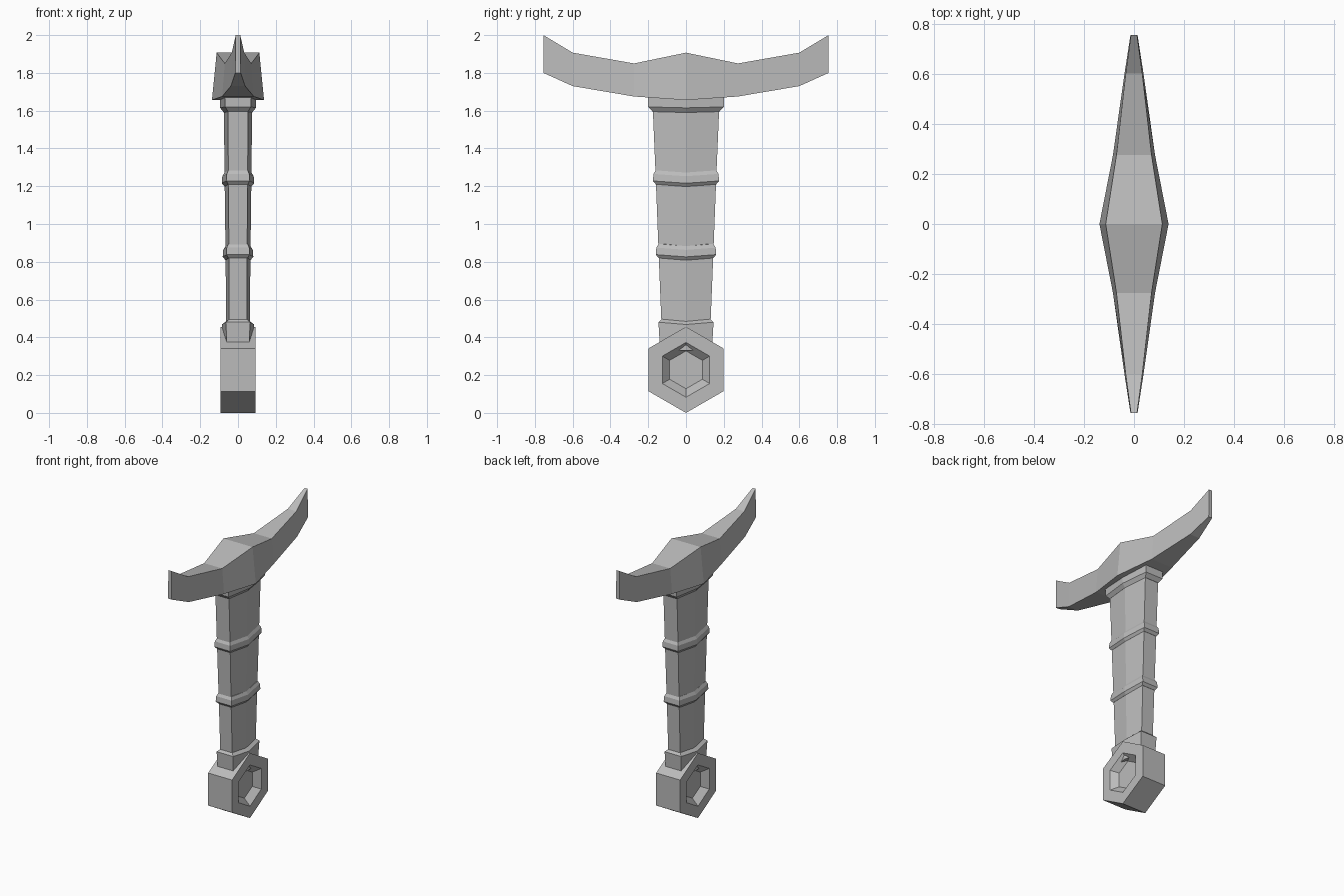
import bpy, bmesh, math

cube = bpy.data.objects.get("Cube")
if cube:
    bpy.data.objects.remove(cube)

GREY = (0.5, 0.5, 0.5, 1)
steel = bpy.data.materials.new("plain grey")
steel.use_nodes = True
steel.diffuse_color = GREY
steel.node_tree.nodes["Principled BSDF"].inputs["Base Color"].default_value = GREY


def loft(name, sections):
    """Skin a list of equal-sized point loops and cap both ends."""
    bm = bmesh.new()
    loops = [[bm.verts.new(p) for p in s] for s in sections]
    for a, b in zip(loops, loops[1:]):
        for i in range(len(a)):
            j = (i + 1) % len(a)
            bm.faces.new((a[i], a[j], b[j], b[i]))
    bm.faces.new(loops[0])
    bm.faces.new(loops[-1])
    bmesh.ops.recalc_face_normals(bm, faces=bm.faces)
    mesh = bpy.data.meshes.new(name)
    bm.to_mesh(mesh)
    bm.free()
    mesh.materials.append(steel)
    obj = bpy.data.objects.new(name, mesh)
    bpy.context.collection.objects.link(obj)
    return obj


def grip_section(z, length, width, end, droop=0.0):
    """Long hexagon: widest at the middle, flat at both ends."""
    return [(width, 0, z - droop), (end, length, z), (-end, length, z),
            (-width, 0, z - droop), (-end, -length, z), (end, -length, z)]


# Tapering grip
loft("grip", [grip_section(0.40, 0.127, 0.062, 0.046),
              grip_section(0.85, 0.145, 0.066, 0.048),
              grip_section(1.24, 0.160, 0.071, 0.051),
              grip_section(1.64, 0.177, 0.075, 0.053)])

# Bevelled rings around the grip
for name, z, length, width in (("lower_ring", 0.86, 0.145, 0.066),
                               ("upper_ring", 1.25, 0.160, 0.071)):
    profile = ((-0.04, 0.0), (-0.022, 0.015), (0.015, 0.012), (0.035, 0.0))
    loft(name, [grip_section(z + dz, length + out, width + out,
                             0.051 + out * 0.7, 0.012) for dz, out in profile])

# Collar under the guard
loft("top_collar", [grip_section(1.595, 0.177, 0.075, 0.053, 0.005),
                    grip_section(1.62, 0.200, 0.095, 0.068, 0.005),
                    grip_section(1.70, 0.203, 0.098, 0.07)])

# Neck joining the grip to the pommel
loft("bottom_collar", [grip_section(0.33, 0.137, 0.080, 0.058),
                       grip_section(0.48, 0.146, 0.086, 0.064, 0.012),
                       grip_section(0.497, 0.129, 0.062, 0.046, 0.012)])


# Winged guard: distance, top, bottom, half width above and below
half = [(0.755, 2.0, 1.80, 0.012, 0.014), (0.60, 1.907, 1.73, 0.033, 0.038),
        (0.275, 1.85, 1.675, 0.070, 0.084), (0, 1.907, 1.656, 0.113, 0.138)]
stations = [(-y, *rest) for y, *rest in half] + half[-2::-1]
loft("guard", [[(-low, y, bottom), (low, y, bottom), (up, y, top), (-up, y, top)]
               for y, top, bottom, up, low in stations])


# Hexagonal pommel with a sloped recess on both sides
def hexagon(x, radius):
    return [(x, radius * math.sin(i * math.pi / 3),
             0.228 + radius * math.cos(i * math.pi / 3)) for i in range(6)]


side = [(0.05, 0.1), (0.093, 0.145), (0.093, 0.228)]
loft("pommel", [hexagon(x, r) for x, r in side] +
     [hexagon(-x, r) for x, r in reversed(side)])
